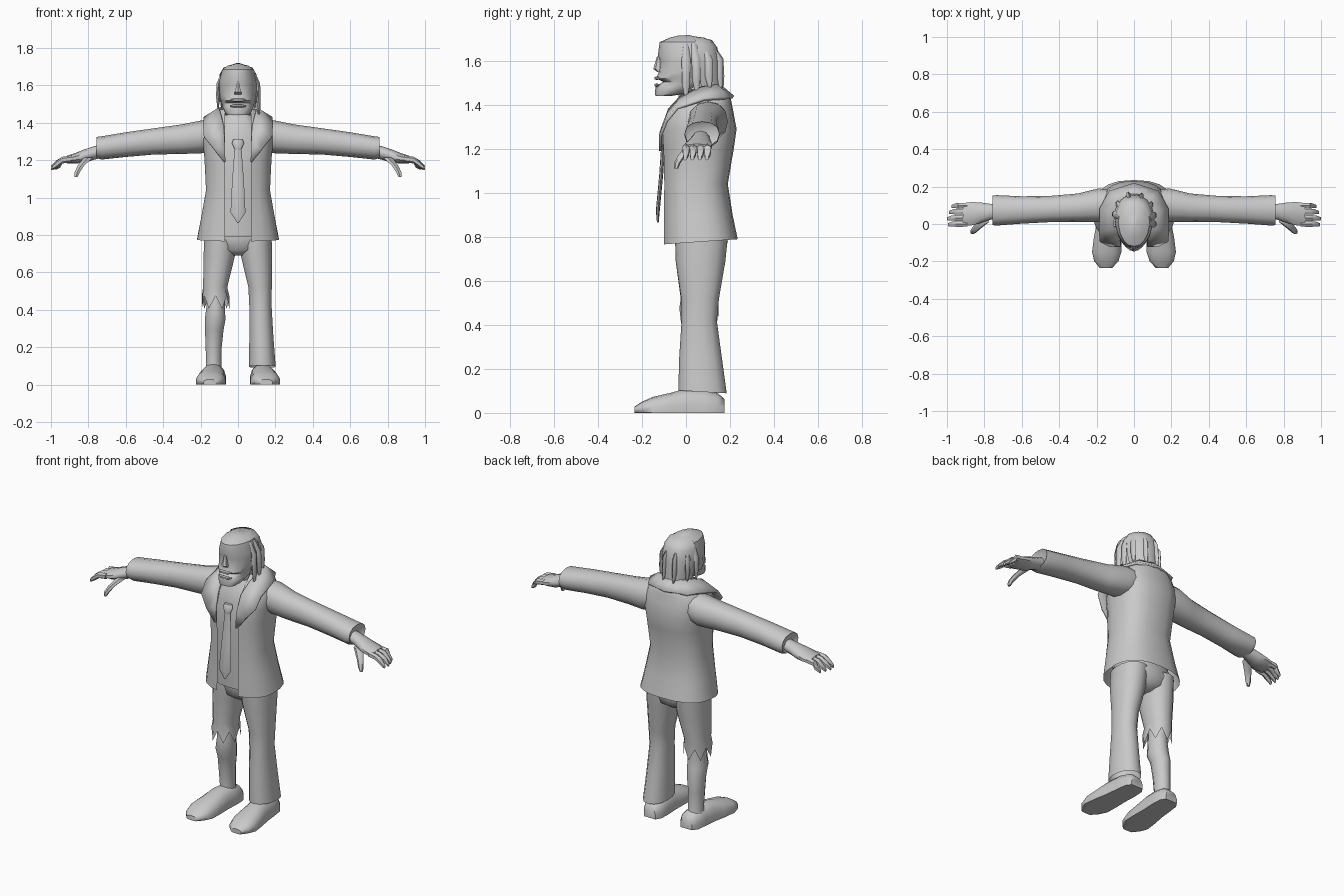
import bpy, bmesh, math

grey = bpy.data.materials.new("plain grey")
grey.diffuse_color = (0.588, 0.588, 0.588, 1)


def finish(name, bm, angle=50):
    bmesh.ops.recalc_face_normals(bm, faces=bm.faces)
    me = bpy.data.meshes.new(name)
    bm.to_mesh(me)
    bm.free()
    me.materials.append(grey)
    ob = bpy.data.objects.new(name, me)
    bpy.context.collection.objects.link(ob)
    bpy.ops.object.select_all(action='DESELECT')
    ob.select_set(True)
    bpy.context.view_layer.objects.active = ob
    bpy.ops.object.shade_smooth_by_angle(angle=math.radians(angle))
    return ob


def loft(name, axis, rings, n=12, p=1.0, side=1, caps=(True, True), gap=0.0,
         arc=None, point=0.0, floor=None, jag=0.0, tilt=0.0, angle=50):
    """Skin rings (station, centre1, centre2, radius1, radius2) along an axis.
    gap leaves a front opening; arc=(from, to) keeps part of the turn."""
    bm = bmesh.new()
    loops = []
    is_open = gap > 0 or arc is not None
    for k, (s, c1, c2, r1, r2) in enumerate(rings):
        t0, t1 = 0.0, 2 * math.pi
        if gap:
            t0 = math.asin(min(0.98, (gap / r1) ** (1 / p)))
            t1 = 2 * math.pi - t0
        if arc:
            t0, t1 = arc
        loop = []
        for i in range(n + 1 if is_open else n):
            t = t0 + (t1 - t0) * i / n
            sn, cs = math.sin(t), math.cos(t)
            u = r1 * math.copysign(abs(sn) ** p, sn) * (1 - point * max(0, cs))
            v = -r2 * math.copysign(abs(cs) ** p, cs)
            u, v = c1 + u, c2 + v
            q = {'z': (u, v, s), 'x': (s, u, v), 'y': (u, s, v)}[axis]
            x, y, z = q
            if k == 0:
                z += tilt * y + jag * (-1) ** i
            if floor is not None:
                z = max(floor, z)
            loop.append(bm.verts.new((x * side, y, z)))
        loops.append(loop)
    for a, b in zip(loops, loops[1:]):
        m = len(a)
        for i in range(m - 1 if is_open else m):
            j = (i + 1) % m
            bm.faces.new((a[i], a[j], b[j], b[i]))
    if not is_open:
        if caps[0]:
            bm.faces.new(loops[0])
        if caps[1]:
            bm.faces.new(loops[-1])
    return finish(name, bm, angle)


def zr(rows):
    """Rows of (z, half width, front y, back y) to ring form."""
    return [(z, 0, (f + b) / 2, w, (b - f) / 2) for z, w, f, b in rows]


# Open jacket, shirt and neck
loft("jacket", 'z', zr([
    (.773, .22, -.105, .235), (.90, .197, -.105, .212), (1.04, .172, -.105, .19),
    (1.20, .18, -.108, .217), (1.29, .188, -.11, .23), (1.36, .19, -.09, .217),
    (1.41, .165, -.05, .207), (1.445, .125, -.02, .20), (1.47, .095, 0, .18)]),
    n=20, p=.8, gap=.07, tilt=.07)
loft("shirt", 'z', zr([
    (.79, .15, -.075, .17), (.95, .14, -.082, .16), (1.15, .14, -.088, .16),
    (1.32, .14, -.085, .16), (1.39, .11, -.06, .15), (1.44, .075, -.03, .12)]),
    n=16, p=.75)
loft("neck", 'z', zr([(1.38, .07, -.03, .11), (1.44, .06, -.035, .1),
                      (1.54, .06, -.03, .1)]))

# Collar and lapels: inner and outer edge from the nape to the lapel tip
bm = bmesh.new()
edge = [((0, .15, 1.49), (0, .215, 1.435)), ((.07, .13, 1.487), (.13, .175, 1.43)),
        ((.10, .06, 1.475), (.18, .085, 1.425)), ((.09, -.02, 1.44), (.185, -.04, 1.385)),
        ((.075, -.075, 1.38), (.182, -.09, 1.325)), ((.07, -.112, 1.28), (.13, -.116, 1.26)),
        ((.068, -.115, 1.19), (.075, -.116, 1.19))]
for s in (1, -1):
    vs = [[bm.verts.new((q[0] * s, q[1], q[2])) for q in e] for e in edge]
    for a, b in zip(vs, vs[1:]):
        bm.faces.new((a[0], a[1], b[1], b[0]))
bmesh.ops.remove_doubles(bm, verts=bm.verts, dist=.0005)
collar = finish("collar", bm)
thick = collar.modifiers.new("thickness", 'SOLIDIFY')
thick.thickness = .014
thick.offset = 0

# Tie: blade and knot
loft("tie_blade", 'z', [(.865, 0, -.128, .004, .004), (.92, 0, -.128, .04, .009),
                        (1.08, 0, -.113, .032, .009), (1.27, 0, -.1, .018, .009)], n=8)
loft("tie_knot", 'z', [(1.255, 0, -.1, .017, .013), (1.29, 0, -.1, .032, .016),
                       (1.31, 0, -.09, .026, .012)], n=8)

# Sleeves and hands
for s, tag in ((1, "left"), (-1, "right")):
    loft(tag + "_sleeve", 'x', [
        (.09, .10, 1.34, .08, .08), (.19, .10, 1.325, .09, .088),
        (.30, .087, 1.312, .076, .079), (.45, .08, 1.30, .07, .07),
        (.60, .075, 1.283, .073, .066), (.73, .073, 1.265, .081, .062),
        (.757, .073, 1.268, .079, .056), (.74, .07, 1.262, .05, .04)],
        n=12, side=s, p=.9)
    loft(tag + "_palm", 'x', [
        (.72, .068, 1.25, .04, .036), (.77, .065, 1.238, .045, .036),
        (.82, .06, 1.222, .058, .036), (.87, .055, 1.21, .066, .028),
        (.915, .052, 1.203, .062, .02)], n=10, side=s)
    for i, (y, end) in enumerate([(.098, .975), (.066, .99), (.032, 1.0), (.0, .995)]):
        loft(f"{tag}_finger_{i + 1}", 'x', [
            (.89, y, 1.207, .016, .018), (.94, y, 1.2, .018, .018),
            (end - .025, y, 1.178, .016, .018), (end, y - .004, 1.158, .009, .011)],
            n=6, side=s)
    loft(tag + "_thumb", 'z', [
        (1.11, .866, -.045, .009, .009), (1.135, .86, -.04, .016, .015),
        (1.17, .84, -.018, .02, .018), (1.215, .80, .022, .028, .024)], n=6, side=s)

# Trousers: seat, whole left leg, torn right leg
loft("trouser_seat", 'z', zr([(.69, .03, 0, .13), (.72, .13, -.04, .175),
                              (.78, .178, -.05, .19), (.88, .165, -.05, .17)]), n=16, p=.9)
loft("left_trouser_leg", 'z', [
    (.10, .13, .075, .073, .11), (.25, .125, .066, .066, .097), (.42, .12, .06, .061, .08),
    (.52, .118, .064, .064, .086), (.69, .099, .066, .086, .113),
    (.80, .093, .07, .088, .12)], n=14, p=.9, caps=(False, True), tilt=-.06)
loft("right_trouser_leg", 'z', [
    (.44, .12, .058, .075, .088), (.52, .122, .062, .066, .086),
    (.69, .1, .066, .086, .113), (.80, .093, .07, .088, .12)],
    n=14, p=.9, side=-1, caps=(False, True), jag=.035)

# Bare shin and knee
loft("right_bare_leg", 'z', [
    (.05, .133, .09, .05, .06), (.10, .13, .088, .043, .05), (.20, .13, .082, .045, .055),
    (.29, .127, .078, .052, .062), (.35, .122, .06, .058, .068), (.41, .12, .06, .052, .062),
    (.52, .118, .062, .052, .06)], n=10, side=-1)

# Feet with flat soles
for s, tag in ((1, "left"), (-1, "right")):
    loft(tag + "_foot", 'y', [
        (-.234, .15, .012, .035, .016), (-.20, .148, .015, .066, .036),
        (-.15, .146, .015, .08, .058), (-.07, .14, .015, .076, .076),
        (.0, .134, .015, .068, .096), (.08, .128, .015, .066, .093),
        (.145, .125, .015, .06, .075), (.175, .124, .012, .04, .05)],
        n=14, p=.85, side=s, floor=0.0)

# Head with a notch for the open mouth
loft("head", 'z', zr([
    (1.44, .052, -.138, -.07), (1.452, .068, -.142, 0), (1.482, .082, -.138, .06),
    (1.505, .088, -.105, .08), (1.52, .092, -.136, .09), (1.545, .098, -.125, .10),
    (1.60, .102, -.12, .125), (1.625, .1, -.128, .13), (1.685, .084, -.12, .125),
    (1.705, .055, -.075, .085), (1.716, .012, -.03, .0)]),
    n=16, p=.85, point=.2, angle=40)
loft("nose", 'z', [(1.55, 0, -.122, .02, .008), (1.563, 0, -.128, .022, .021),
                   (1.585, 0, -.126, .013, .016), (1.62, 0, -.124, .008, .008)], n=6)
for z, tag in ((1.521, "upper"), (1.49, "lower")):
    loft(tag + "_lip", 'x', [(-.042, -.122, z, .004, .004), (-.02, -.133, z, .011, .009),
                             (.02, -.133, z, .011, .009), (.042, -.122, z, .004, .004)], n=6)
for s, tag in ((1, "left"), (-1, "right")):
    loft(tag + "_ear", 'z', [(1.51, .094, -.0, .006, .01), (1.55, .102, .0, .01, .02),
                             (1.59, .104, .006, .008, .024)], n=6, side=s)

# Swept-back hair and hanging strands
loft("hair", 'z', zr([
    (1.46, .085, -.10, .165), (1.52, .1, -.11, .158), (1.60, .108, -.115, .155),
    (1.66, .101, -.115, .142), (1.695, .08, -.1, .118), (1.718, .012, -.04, .01)]),
    n=12, p=.9, arc=(math.radians(105), math.radians(255)))
strands = [(.108, -.0, 1.425), (.108, .045, 1.44), (.09, .1, 1.46), (.04, .145, 1.46),
           (-.03, .15, 1.46), (-.085, .105, 1.47), (-.104, .05, 1.47)]
for i, (x, y, low) in enumerate(strands):
    loft(f"hair_strand_{i + 1}", 'z', [
        (low, x * 1.02, y * 1.1, .004, .005), (low + .07, x * 1.03, y * 1.04, .012, .018),
        (1.61, x, y, .012, .02), (1.68, x * .75, y * .75, .006, .01)], n=6)
